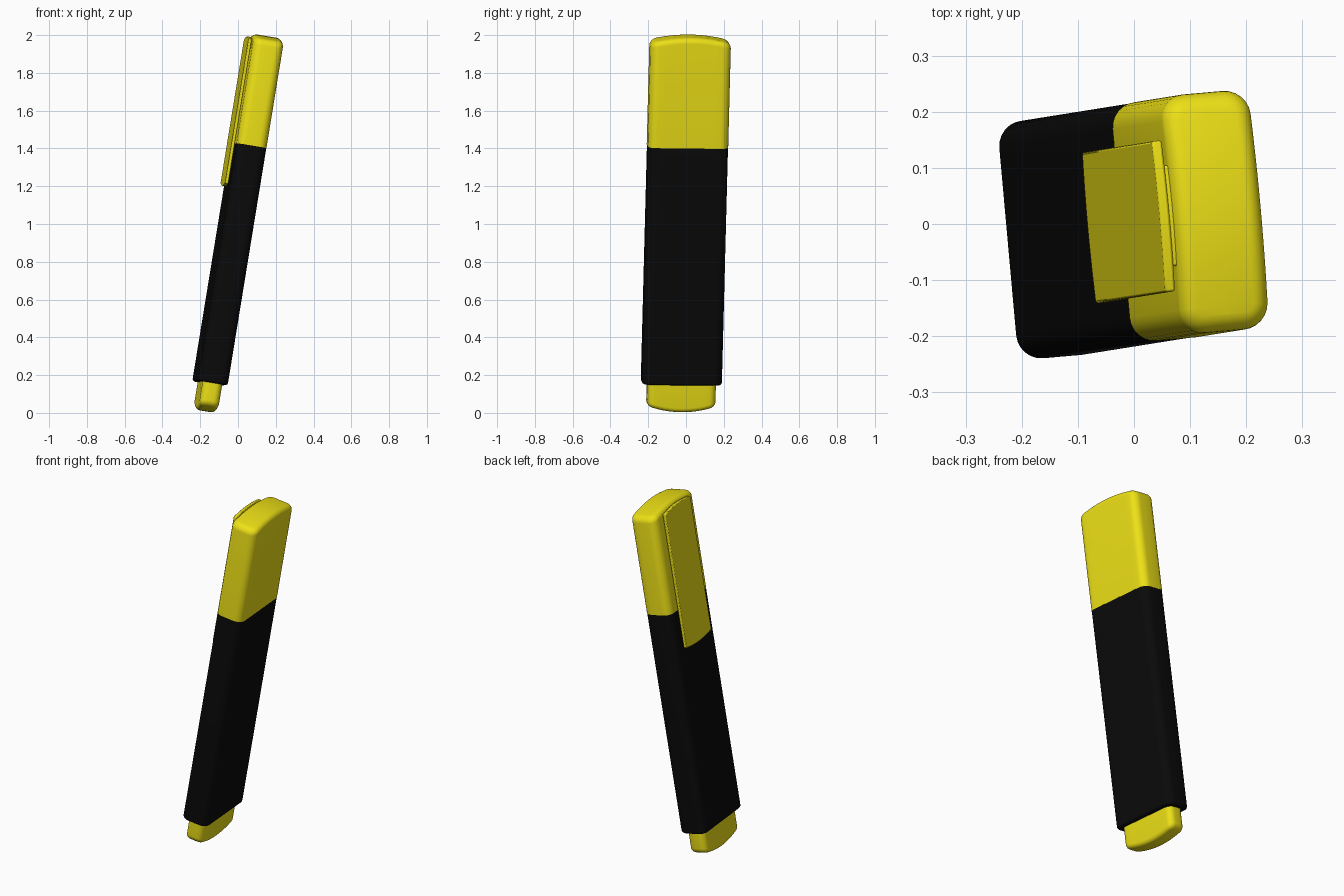
import bpy, bmesh, math
from mathutils import Vector, Matrix

if "Cube" in bpy.data.objects:
    bpy.data.objects.remove(bpy.data.objects["Cube"])

# Leaning pen frame: thickness, width and length axes
length_axis = Vector((0.163, 0.026, 1)).normalized()
width_axis = Vector((-0.088, 1, 0))
width_axis = (width_axis - length_axis * width_axis.dot(length_axis)).normalized()
thick_axis = width_axis.cross(length_axis)
FRAME = Matrix((thick_axis, width_axis, length_axis)).transposed().to_4x4()
FRAME.translation = (-0.011, -0.003, 1.0)


def material(name, color):
    m = bpy.data.materials.new(name)
    m.diffuse_color = (*color, 1)
    m.use_nodes = True
    m.node_tree.nodes["Principled BSDF"].inputs["Base Color"].default_value = m.diffuse_color
    return m


YELLOW = material("yellow_plastic", (0.85, 0.75, 0.008))
BLACK = material("black_plastic", (0.003, 0.003, 0.003))


def finish(name, bm, mat, bevel=0):
    bmesh.ops.remove_doubles(bm, verts=bm.verts, dist=1e-5)
    bmesh.ops.recalc_face_normals(bm, faces=bm.faces)
    bm.transform(FRAME)
    me = bpy.data.meshes.new(name)
    bm.to_mesh(me)
    bm.free()
    ob = bpy.data.objects.new(name, me)
    bpy.context.collection.objects.link(ob)
    me.materials.append(mat)
    if bevel:
        b = ob.modifiers.new("edge", 'BEVEL')
        b.width, b.segments, b.limit_method = bevel, 2, 'ANGLE'
    bpy.ops.object.select_all(action='DESELECT')
    ob.select_set(True)
    bpy.context.view_layer.objects.active = ob
    bpy.ops.object.shade_smooth_by_angle(angle=math.radians(40))


def outline(T, W, r, side=10, corner=6):
    """Rounded rectangle (t, w) with subdivided long sides."""
    a, b = T / 2 - r, W / 2 - r
    quarter = [(a + r * math.cos(k * math.pi / 2 / corner),
                b + r * math.sin(k * math.pi / 2 / corner)) for k in range(corner + 1)]
    right = [(a + r, -b + 2 * b * k / side) for k in range(1, side)]
    half = right + quarter + [(-t, w) for t, w in reversed(quarter)]
    return half + [(-t, -w) for t, w in half]


def barrel(name, T, W, r, lo, hi, mat):
    """Rounded bar; lo and hi are (position, edge radius, end arch)."""
    rings = []
    for (pos, rad, arch), s in ((lo, -1), (hi, 1)):
        end = [None] if s < 0 else []
        steps = 6 if rad else 0
        part = []
        for k in range(steps + 1):
            a = math.pi / 2 * k / steps if steps else 0
            inset = rad * (1 - math.cos(a))
            part.append((inset, pos - s * (rad - rad * math.sin(a)), s * arch, False))
        part.append((rad, pos, s * arch, True))      # collapse onto the spine
        rings += part[::-1] if s < 0 else part
    bm = bmesh.new()
    loops = []
    for inset, z, arch, spine in rings:
        pts = outline(T - 2 * inset, W - 2 * inset, max(r - inset, 0.004))
        loops.append([bm.verts.new((0 if spine else t, w, z - arch * (2 * w / W) ** 2))
                      for t, w in pts])
    n = len(loops[0])
    for A, B in zip(loops, loops[1:]):
        for i in range(n):
            j = (i + 1) % n
            bm.faces.new((A[i], A[j], B[j], B[i]))
    finish(name, bm, mat)


def plate(name, t0, t1, half, lo, hi, arch, mat, bevel):
    """Flat plate across the width, with arched ends."""
    n = 12
    ws = [half * (2 * k / n - 1) for k in range(n + 1)]
    pts = [(w, lo + arch * (w / half) ** 2) for w in ws]
    pts += [(w, hi - arch * (w / half) ** 2) for w in reversed(ws)]
    bm = bmesh.new()
    face = bm.faces.new([bm.verts.new((t0, w, z)) for w, z in pts])
    ext = bmesh.ops.extrude_face_region(bm, geom=[face])["geom"]
    bmesh.ops.translate(bm, vec=(t1 - t0, 0, 0),
                        verts=[v for v in ext if isinstance(v, bmesh.types.BMVert)])
    finish(name, bm, mat, bevel)


# Main bars: grip, cap and end plug
barrel("body", 0.16, 0.425, 0.045, (-0.855, 0.014, 0), (0.42, 0, 0), BLACK)
barrel("cap", 0.161, 0.427, 0.045, (0.418, 0, 0), (1.008, 0.03, 0.028), YELLOW)
barrel("end_plug", 0.105, 0.365, 0.035, (-1.005, 0.024, 0.032), (-0.84, 0, 0), YELLOW)

# Pocket clip and the bridge joining it to the cap
plate("clip", -0.104, -0.086, 0.135, 0.188, 0.99, 0.014, YELLOW, 0.004)
plate("clip_bridge", -0.09, -0.05, 0.09, 0.92, 0.986, 0.008, YELLOW, 0.004)
